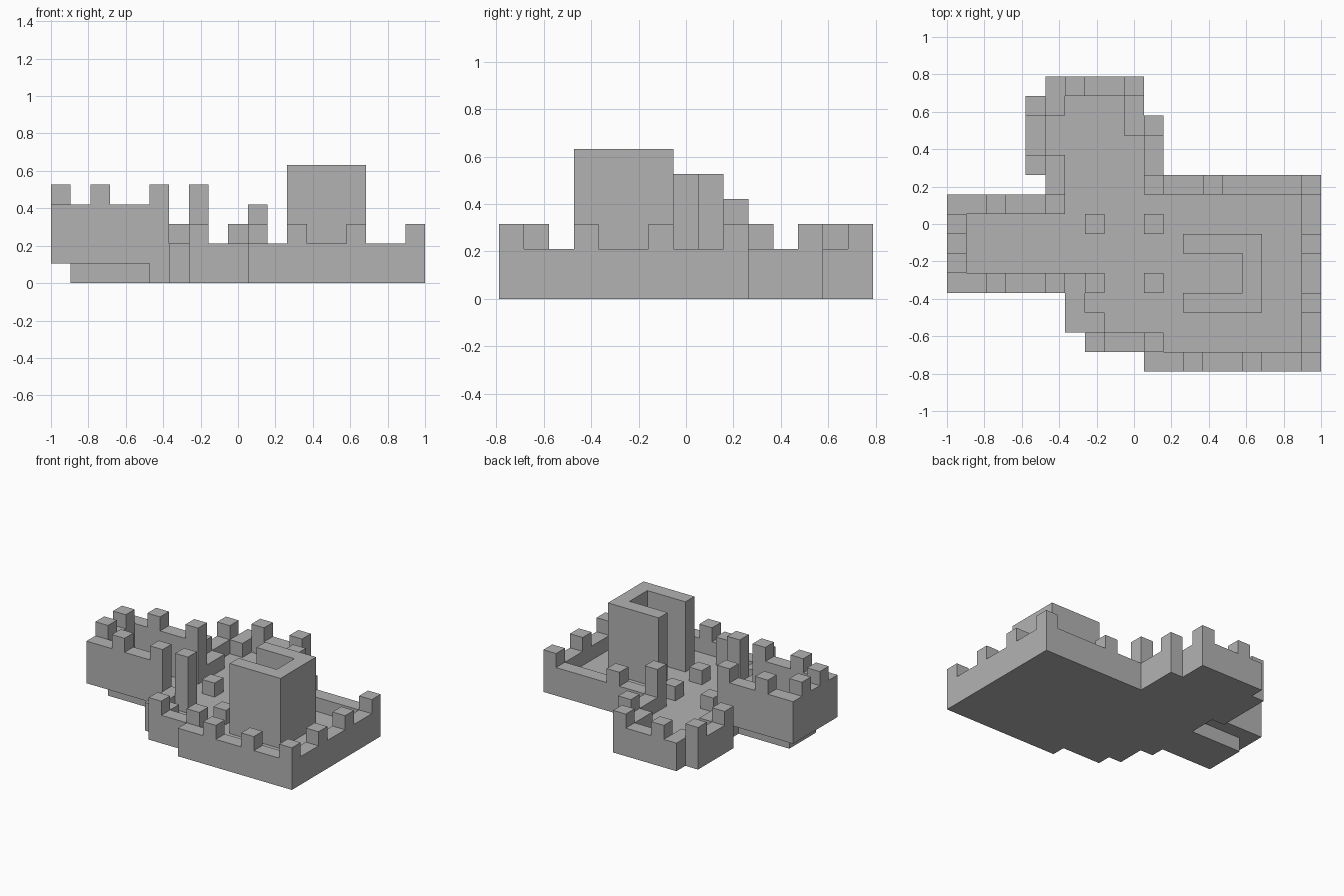
import bpy, bmesh, math
from mathutils import Vector

if "Cube" in bpy.data.objects:
    bpy.data.objects.remove(bpy.data.objects["Cube"], do_unlink=True)

U = 2 / 19                                   # one block
ORIGIN = Vector((-9.5, -7.5, 0))             # grid corner, in blocks

stone = bpy.data.materials.new("grey_stone")
stone.use_nodes = True
GREY = (0.45, 0.45, 0.45, 1)
stone.diffuse_color = GREY
stone.node_tree.nodes["Principled BSDF"].inputs["Base Color"].default_value = GREY


def area(x0, x1, y0, y1):
    return {(x, y) for x in range(x0, x1) for y in range(y0, y1)}


def build(name, cells, z0, z1):
    """Raise a set of grid cells into one closed flat-sided solid."""
    bm = bmesh.new()

    def face(*pts):
        bm.faces.new([bm.verts.new((Vector(p) + ORIGIN) * U) for p in pts])

    for x, y in sorted(cells):
        ring = [(x, y), (x + 1, y), (x + 1, y + 1), (x, y + 1)]
        face(*[(*p, z1) for p in ring])
        face(*[(*p, z0) for p in reversed(ring)])
        sides = [(x, y - 1), (x + 1, y), (x, y + 1), (x - 1, y)]
        for i, beyond in enumerate(sides):
            if beyond not in cells:
                a, b = ring[i], ring[(i + 1) % 4]
                face((*a, z0), (*b, z0), (*b, z1), (*a, z1))
    bmesh.ops.remove_doubles(bm, verts=bm.verts, dist=U / 100)
    bmesh.ops.dissolve_limit(bm, angle_limit=math.radians(1),
                             verts=bm.verts, edges=bm.edges)
    mesh = bpy.data.meshes.new(name)
    bm.to_mesh(mesh)
    bm.free()
    mesh.materials.append(stone)
    bpy.context.collection.objects.link(bpy.data.objects.new(name, mesh))


# Ground plan: main yard, north yard and the raised west wing
wing = area(0, 6, 4, 9)
wing_yard = area(1, 6, 5, 8)
yards = (area(10, 19, 0, 10) | area(7, 10, 1, 10) | area(6, 7, 2, 10)
         | area(5, 10, 9, 15) | area(4, 5, 10, 14) | area(10, 11, 10, 13))
plan = wing | yards

# Walls follow every cell that touches the outside
rim = {(x, y) for x, y in plan
       if not area(x - 1, x + 2, y - 1, y + 2) <= plan}
wing_wall = wing - wing_yard
junctions = {(5, 4), (5, 8)}

build("floor", yards | wing_yard | junctions, 0, 1)
build("curtain_wall", rim - wing, 1, 2)
build("wing_wall", wing_wall, 1, 4)

# Battlements
low_merlons = [(12, 0), (15, 0), (18, 0), (18, 3), (18, 6), (18, 9), (13, 9),
               (10, 12), (9, 14), (6, 14), (4, 13), (4, 10), (7, 1), (10, 1)]
high_merlons = [(0, 5), (0, 7)] + [(x, y) for x in (2, 5) for y in (4, 8)]
for cell in low_merlons:
    build("wall_merlon", {cell}, 2, 3)
for cell in high_merlons:
    build("wing_merlon", {cell}, 4, 5)

# Posts in the yard and the turret at the north corner
build("tall_post", {(7, 4)}, 1, 5)
build("corner_turret", {(10, 9)}, 2, 4)
for cell in [(7, 7), (10, 4), (10, 7)]:
    build("short_post", {cell}, 1, 2)

# Keep, open to the west
build("keep", area(12, 16, 3, 7) - area(12, 15, 4, 6), 1, 6)
